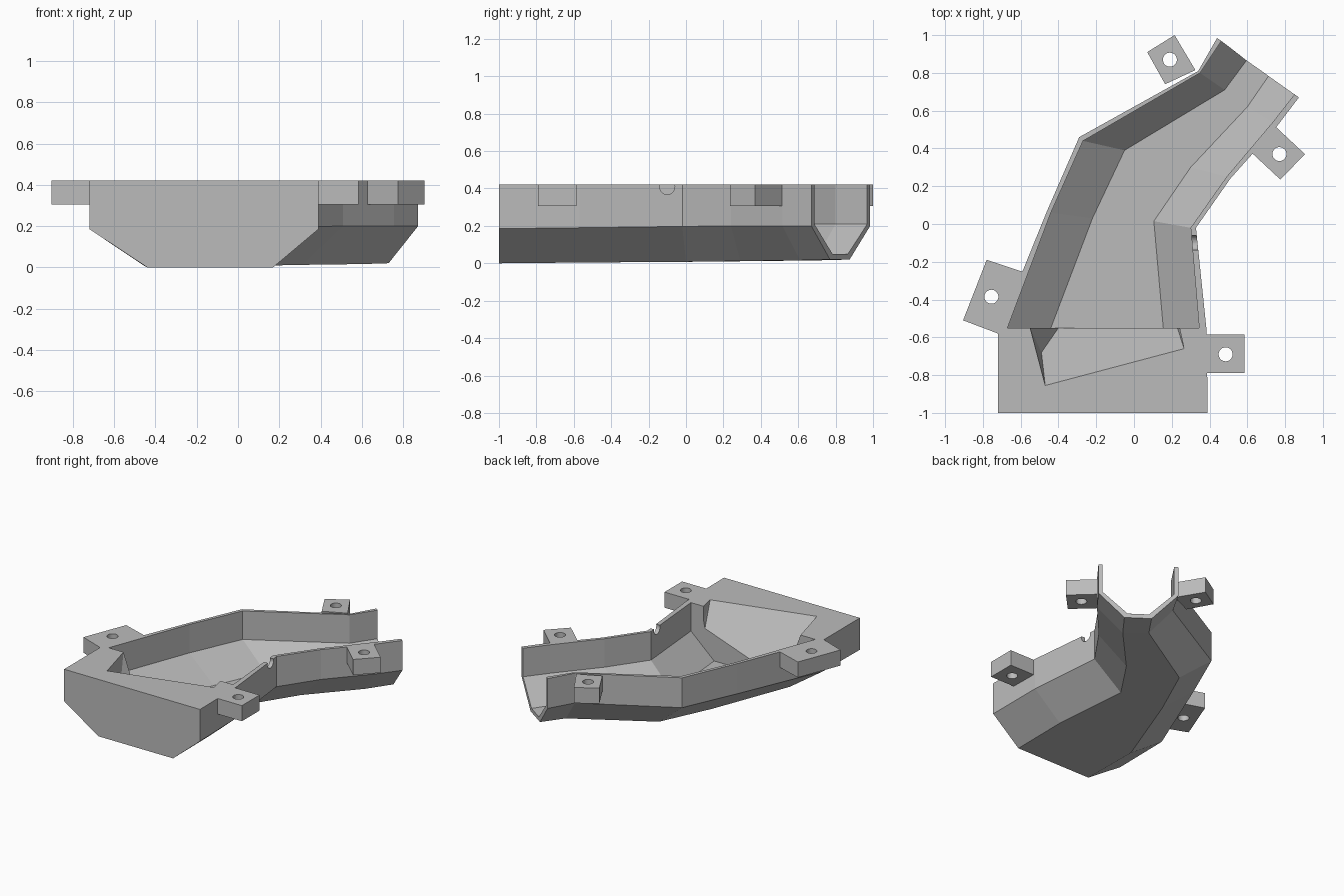
import bpy, bmesh, math
from mathutils import Vector

if "Cube" in bpy.data.objects:
    bpy.data.objects.remove(bpy.data.objects["Cube"])

TOP = 0.42
GREY = (0.5, 0.5, 0.5, 1)
mat = bpy.data.materials.new("plain grey")
mat.use_nodes = True
mat.diffuse_color = GREY
mat.node_tree.nodes["Principled BSDF"].inputs["Base Color"].default_value = GREY


def finish(bm, name):
    bmesh.ops.recalc_face_normals(bm, faces=bm.faces)
    mesh = bpy.data.meshes.new(name)
    bm.to_mesh(mesh)
    bm.free()
    mesh.materials.append(mat)
    ob = bpy.data.objects.new(name, mesh)
    bpy.context.collection.objects.link(ob)
    return ob


def loft(name, sections, top):
    """Skin trough sections: left wall, left floor, right floor, right wall."""
    bm = bmesh.new()
    rings = []
    for lw, lf, rf, rw, floor, knee in sections:
        pts = [(*lw, top), (*lw, knee), (*lf, floor), (*rf, floor), (*rw, knee), (*rw, top)]
        rings.append([bm.verts.new(p) for p in pts])
    for a, b in zip(rings, rings[1:]):
        for i in range(6):
            j = (i + 1) % 6
            bm.faces.new((a[i], a[j], b[j], b[i]))
    bm.faces.new(rings[0])
    bm.faces.new(rings[-1])
    return finish(bm, name)


def prism(name, outline, z0, z1):
    bm = bmesh.new()
    face = bm.faces.new([bm.verts.new((x, y, z0)) for x, y in outline])
    new = bmesh.ops.extrude_face_region(bm, geom=[face])["geom"]
    bmesh.ops.translate(bm, vec=(0, 0, z1 - z0), verts=[v for v in new if isinstance(v, bmesh.types.BMVert)])
    return finish(bm, name)


def hull(name, points):
    bm = bmesh.new()
    for p in points:
        bm.verts.new(p)
    bmesh.ops.convex_hull(bm, input=bm.verts)
    return finish(bm, name)


def cylinder(name, centre, radius, depth, axis="Z"):
    bm = bmesh.new()
    bmesh.ops.create_cone(bm, cap_ends=True, segments=32, radius1=radius, radius2=radius, depth=depth)
    ob = finish(bm, name)
    if axis == "X":
        ob.rotation_euler.y = math.pi / 2
    ob.location = centre
    return ob


def cut(ob, cutter):
    mod = ob.modifiers.new(cutter.name, "BOOLEAN")
    mod.operation = "DIFFERENCE"
    mod.solver = "EXACT"
    mod.object = cutter
    cutter.hide_render = True
    cutter.hide_viewport = True
    cutter.display_type = "WIRE"


# Outer shell with the solid front block
outer = [
    ((-.72, -1), (-.44, -1), (.17, -1), (.39, -1), 0, .185),
    ((-.72, -.57), (-.45, -.57), (.17, -.57), (.385, -.57), .004, .19),
    ((-.46, .07), (-.23, .02), (.115, 0), (.328, -.02), .008, .197),
    ((-.29, .46), (-.06, .4), (.31, .29), (.51, .24), .012, .2),
    ((.34, .81), (.475, .72), (.61, .61), (.755, .515), .016, .2),
    ((.44, .985), (.58, .875), (.73, .77), (.873, .67), .02, .2),
]
trough = loft("trough", outer, TOP)

# Channel cavity, carried on past the open mouth
inner = [
    ((-.67, -.55), (-.44, -.55), (.155, -.55), (.345, -.55), .04, .21),
    ((-.44, .06), (-.22, .03), (.105, .015), (.3, -.02), .04, .21),
    ((-.27, .44), (-.05, .39), (.3, .3), (.49, .25), .045, .21),
    ((.35, .8), (.48, .71), (.6, .62), (.735, .54), .05, .21),
    ((.463, .97), (.595, .865), (.71, .78), (.85, .687), .05, .21),
]
past = [tuple(Vector(q) + .4 * (Vector(q) - Vector(p))) for p, q in zip(inner[-2][:4], inner[-1][:4])]
inner.append((*past, .05, .21))
cut(trough, loft("channel_cutter", inner, TOP + .1))

# Sloped pocket running from the front block down into the channel
rim = [(-.55, -.55), (-.47, -.855), (.265, -.66), (.23, -.55)]
pocket = [(x, y, TOP) for x, y in rim]
pocket += [(x, y, TOP + .1) for x, y in rim]
pocket += [(-.49, -.68, .18), (-.4, -.55, .04), (.23, -.55, .26)]
pocket += [(-.55, -.5, TOP + .1), (-.4, -.5, .045), (.23, -.5, .26), (.23, -.5, TOP + .1)]
cut(trough, hull("pocket_cutter", pocket))

# Round cable notch in the right wall
cut(trough, cylinder("notch_cutter", (.32, -.1, .408), .04, .16, "X"))

# Mounting tabs with screw holes
tabs = {
    "front_left_tab": ([(.38, -.79), (.585, -.79), (.585, -.585), (.38, -.585)], (.485, -.69)),
    "front_right_tab": ([(-.72, -.58), (-.905, -.51), (-.78, -.19), (-.59, -.253)], (-.755, -.385)),
    "back_right_tab": ([(.165, .74), (.07, .91), (.215, 1), (.325, .815)], (.19, .87)),
    "back_left_tab": ([(.625, .375), (.775, .235), (.905, .37), (.75, .515)], (.77, .37)),
}
for name, (outline, hole) in tabs.items():
    tab = prism(name, outline, .305, TOP)
    cut(tab, cylinder(name + "_hole_cutter", (*hole, .36), .037, .3))
